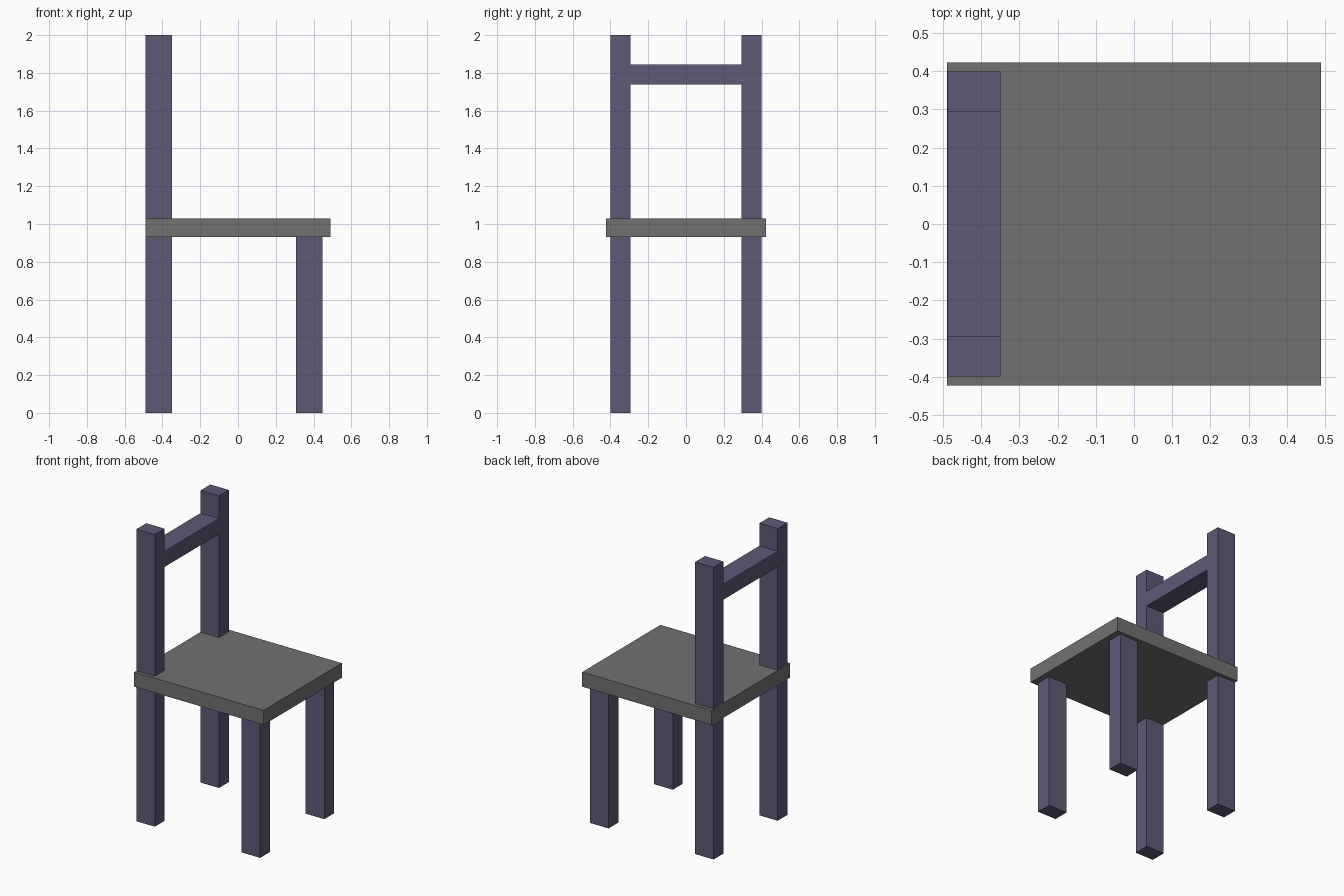
import bpy

if "Cube" in bpy.data.objects:
    bpy.data.objects.remove(bpy.data.objects["Cube"])


def box(name, x, y, z, material):
    """Axis-aligned box from (min, max) ranges."""
    ranges = (x, y, z)
    bpy.ops.mesh.primitive_cube_add(size=1, location=[(a + b) / 2 for a, b in ranges])
    obj = bpy.context.object
    obj.name = name
    obj.scale = [b - a for a, b in ranges]
    bpy.ops.object.transform_apply(location=False, rotation=False, scale=True)
    obj.data.materials.append(material)
    return obj


def colour(name, rgb):
    mat = bpy.data.materials.new(name)
    mat.diffuse_color = (*rgb, 1)
    mat.use_nodes = True
    mat.node_tree.nodes["Principled BSDF"].inputs["Base Color"].default_value = mat.diffuse_color
    return mat


wood = colour("painted_wood", (0.115, 0.1, 0.185))
dark_grey = colour("dark_grey", (0.165, 0.165, 0.165))

SEAT_BOTTOM, SEAT_TOP = 0.93, 1.03
BACK_X = (-0.489, -0.35)
FRONT_X = (0.306, 0.448)
LEG_IN, LEG_OUT = 0.294, 0.40

# Seat slab
box("seat", (-0.49, 0.49), (-0.423, 0.423), (SEAT_BOTTOM, SEAT_TOP), dark_grey)

# Tall back posts and short front legs on both sides
for side, y in (("left", (LEG_IN, LEG_OUT)), ("right", (-LEG_OUT, -LEG_IN))):
    box(f"back_post_{side}", BACK_X, y, (0, 2), wood)
    box(f"front_leg_{side}", FRONT_X, y, (0, SEAT_BOTTOM), wood)

# Backrest rail between the posts
box("backrest_rail", BACK_X, (-LEG_IN, LEG_IN), (1.738, 1.845), wood)
